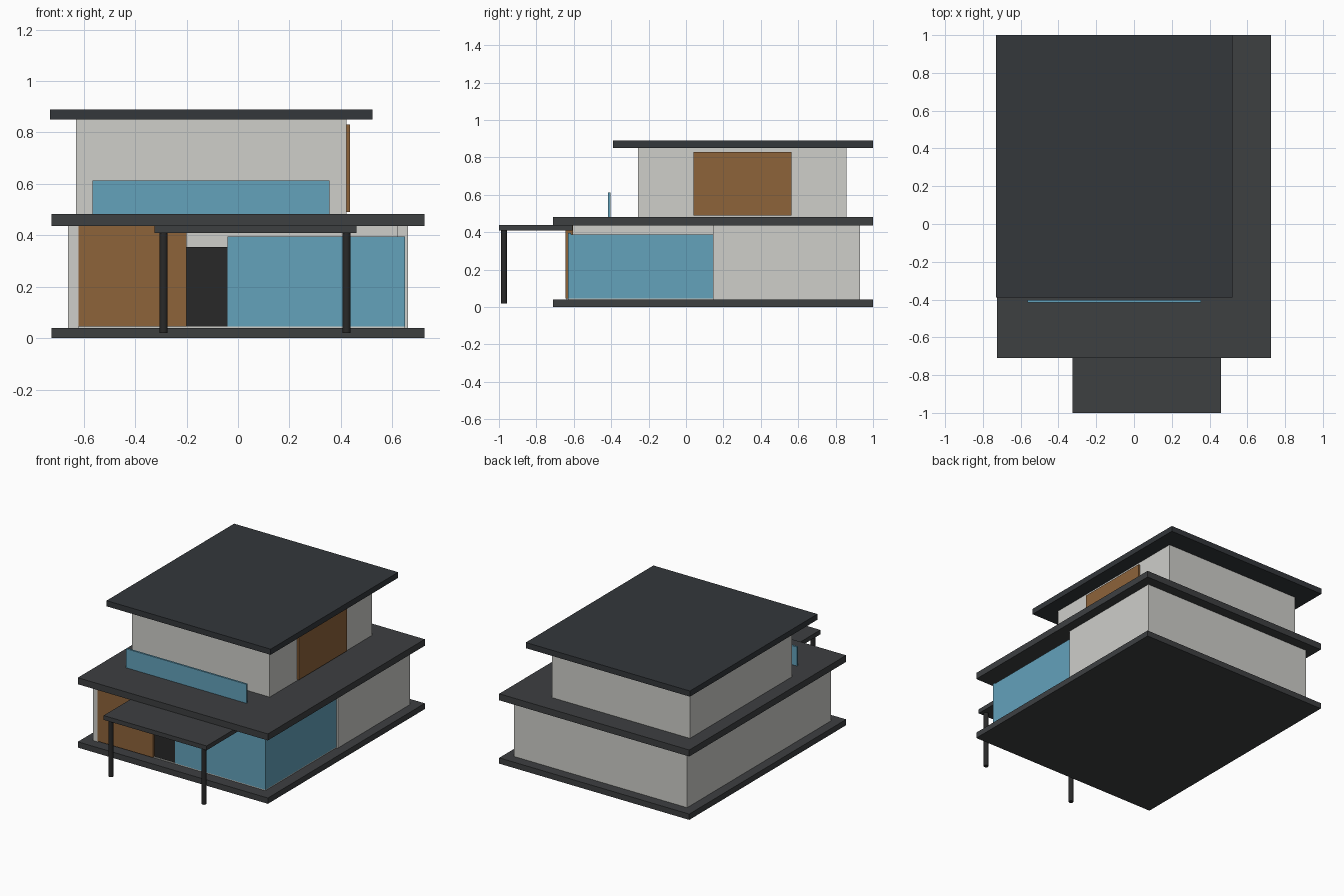
import bpy
from mathutils import Vector

if "Cube" in bpy.data.objects:
    bpy.data.objects.remove(bpy.data.objects["Cube"])


def material(name, rgb):
    m = bpy.data.materials.new(name)
    m.diffuse_color = (*rgb, 1)
    m.use_nodes = True
    m.node_tree.nodes["Principled BSDF"].inputs["Base Color"].default_value = m.diffuse_color
    return m


PLASTER = material("plaster", (0.62, 0.62, 0.59))
WOOD = material("wood", (0.27, 0.125, 0.042))
GLASS = material("glass", (0.125, 0.36, 0.50))
SLAB = material("slab", (0.047, 0.05, 0.053))
ROOF = material("roof", (0.033, 0.038, 0.043))
DARK = material("dark_metal", (0.022, 0.022, 0.022))


def box(name, x, y, z, mat):
    """Box from (min, max) ranges on each axis."""
    lo, hi = Vector((x[0], y[0], z[0])), Vector((x[1], y[1], z[1]))
    bpy.ops.mesh.primitive_cube_add(size=1, location=(lo + hi) / 2)
    ob = bpy.context.object
    ob.name = name
    ob.scale = hi - lo
    bpy.ops.object.transform_apply(location=False, rotation=False, scale=True)
    ob.data.materials.append(mat)
    return ob


# horizontal slabs
box("base_slab", (-0.725, 0.725), (-0.71, 1.0), (0, 0.04), SLAB)
box("middle_slab", (-0.725, 0.725), (-0.71, 1.0), (0.437, 0.482), SLAB)
box("roof_slab", (-0.73, 0.522), (-0.39, 1.0), (0.851, 0.89), ROOF)

# ground floor: plaster walls around an open room
Z1 = (0.04, 0.437)
box("ground_floor_plate", (-0.65, 0.65), (-0.63, 0.92), (0.04, 0.046), PLASTER)
box("left_wall", (-0.66, -0.62), (-0.64, 0.93), Z1, PLASTER)
box("back_wall", (-0.62, 0.62), (0.89, 0.93), Z1, PLASTER)
box("right_wall", (0.62, 0.66), (0.145, 0.93), Z1, PLASTER)

# ground floor: timber front, door and corner glazing
box("timber_front", (-0.62, -0.20), (-0.643, -0.605), (0.046, 0.437), WOOD)
box("front_door", (-0.20, -0.04), (-0.625, -0.605), (0.046, 0.355), DARK)
box("front_window", (-0.04, 0.65), (-0.63, -0.615), (0.046, 0.395), GLASS)
box("side_window", (0.635, 0.65), (-0.615, 0.145), (0.046, 0.388), GLASS)

# upper floor
box("upper_walls", (-0.63, 0.422), (-0.257, 0.857), (0.482, 0.851), PLASTER)
box("timber_panel", (0.422, 0.436), (0.04, 0.565), (0.49, 0.83), WOOD)
box("balcony_railing", (-0.565, 0.355), (-0.416, -0.403), (0.482, 0.613), GLASS)

# entrance canopy and its round posts
box("canopy", (-0.325, 0.461), (-1.0, -0.608), (0.409, 0.439), SLAB)
for side, x in (("left", -0.289), ("right", 0.422)):
    bpy.ops.mesh.primitive_cylinder_add(vertices=16, radius=0.0155, depth=0.39,
                                        location=(x, -0.973, 0.215))
    post = bpy.context.object
    post.name = f"canopy_post_{side}"
    post.data.materials.append(DARK)
    bpy.ops.object.shade_smooth_by_angle()
